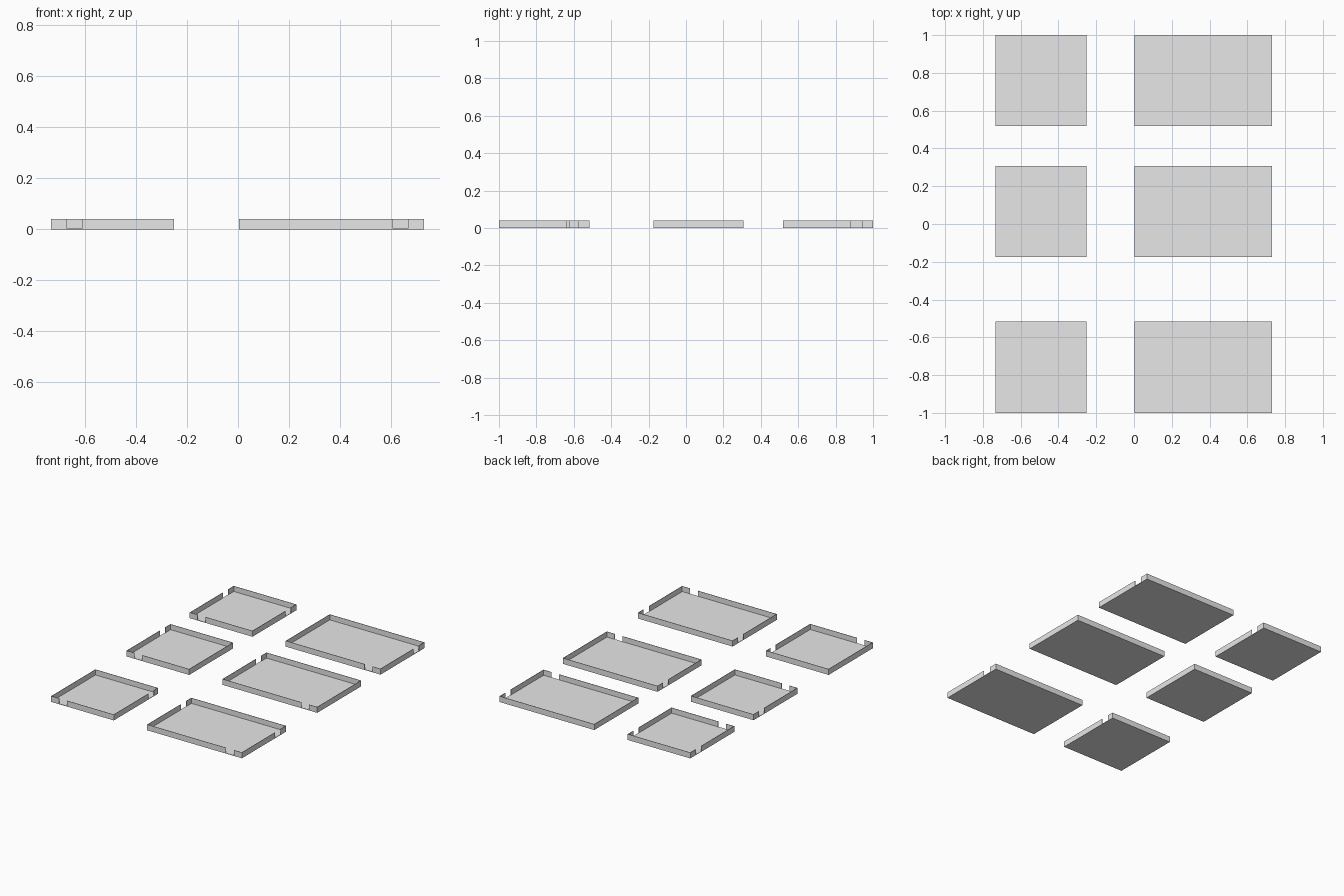
import bpy
import bmesh

cube = bpy.data.objects.get("Cube")
if cube:
    bpy.data.objects.remove(cube, do_unlink=True)

grey = bpy.data.materials.new("light_grey")
grey.use_nodes = True
colour = (0.8, 0.8, 0.8, 1)
grey.diffuse_color = colour
grey.node_tree.nodes["Principled BSDF"].inputs["Base Color"].default_value = colour

HEIGHT = 0.04
THICK = 0.003
DOOR = 0.06


def add_box(bm, x0, x1, y0, y1, z0, z1):
    verts = bmesh.ops.create_cube(bm, size=1)["verts"]
    for v in verts:
        v.co = (x1 if v.co.x > 0 else x0,
                y1 if v.co.y > 0 else y0,
                z1 if v.co.z > 0 else z0)


def finish(bm, name):
    mesh = bpy.data.meshes.new(name)
    bm.to_mesh(mesh)
    bm.free()
    mesh.materials.append(grey)
    bpy.context.collection.objects.link(bpy.data.objects.new(name, mesh))


def spans(start, end, door):
    """Split a wall run around an optional doorway that starts at door."""
    if door is None:
        return [(start, end)]
    return [(start, door), (door + DOOR, end)]


def room(name, x0, x1, y0, y1, front, left_side, right_side):
    # floor slab
    bm = bmesh.new()
    add_box(bm, x0, x1, y0, y1, 0, THICK)
    finish(bm, name + "_floor")
    # thin walls, broken by doorways
    bm = bmesh.new()
    for y, door in ((y0, front), (y1 - THICK, None)):
        for a, b in spans(x0, x1, door):
            add_box(bm, a, b, y, y + THICK, THICK, HEIGHT)
    for x, door in ((x0, left_side), (x1 - THICK, right_side)):
        for a, b in spans(y0 + THICK, y1 - THICK, door):
            add_box(bm, x, x + THICK, a, b, THICK, HEIGHT)
    finish(bm, name + "_walls")


# rows: name, y range, doorways on the -x and +x walls of small and large rooms
rows = [
    ("back", 0.518, 1.0, (0.88, 0.88), (None, 0.88)),
    ("middle", -0.175, 0.307, (0.187, None), (0.187, None)),
    ("front", -1.0, -0.515, (None, -0.62), (-0.635, -0.635)),
]
for label, y0, y1, small, large in rows:
    room(label + "_small_room", -0.733, -0.252, y0, y1, -0.672, *small)
    room(label + "_large_room", 0.003, 0.73, y0, y1, 0.608, *large)
